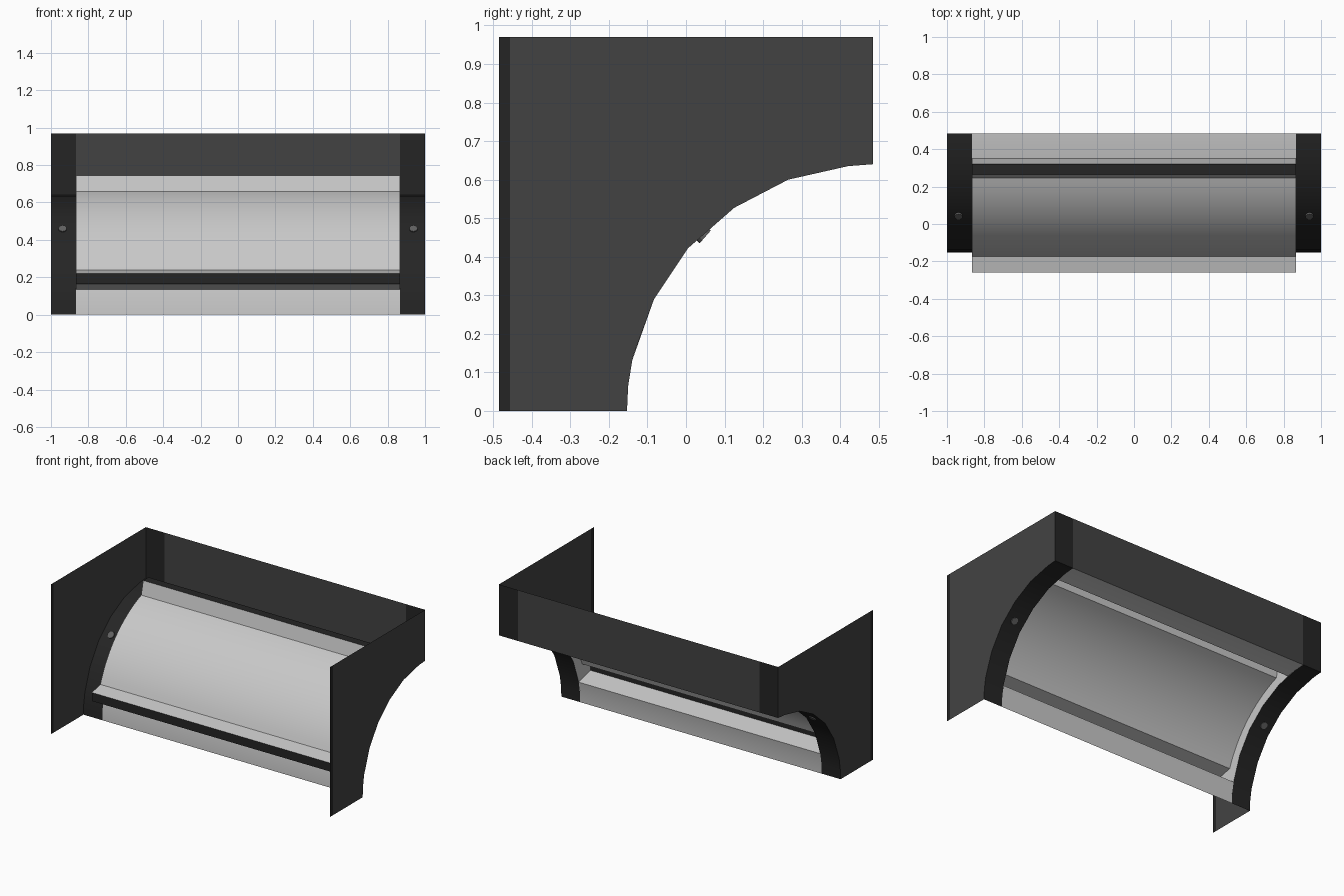
import bpy, bmesh, math

if "Cube" in bpy.data.objects:
    bpy.data.objects.remove(bpy.data.objects["Cube"])

H = 0.485          # half depth
W = 0.865          # half width of the centre panel
CY = 0.485         # arch centre (y), z = 0


def material(name, v):
    m = bpy.data.materials.new(name)
    m.diffuse_color = (v, v, v, 1)
    m.use_nodes = True
    m.node_tree.nodes["Principled BSDF"].inputs["Base Color"].default_value = m.diffuse_color
    return m


black = material("black", 0.018)
charcoal = material("charcoal", 0.055)
light = material("light grey", 0.58)
grey = material("screw grey", 0.12)


def make(name, polys, mats, ids=None, smooth=False):
    """Build one object from polygons given as corner lists."""
    bm = bmesh.new()
    for i, p in enumerate(polys):
        f = bm.faces.new([bm.verts.new(c) for c in p])
        f.material_index = ids[i] if ids else 0
    bmesh.ops.remove_doubles(bm, verts=bm.verts, dist=1e-5)
    me = bpy.data.meshes.new(name)
    bm.to_mesh(me)
    bm.free()
    for m in mats:
        me.materials.append(m)
    ob = bpy.data.objects.new(name, me)
    bpy.context.collection.objects.link(ob)
    if smooth:
        bpy.context.view_layer.objects.active = ob
        ob.select_set(True)
        bpy.ops.object.shade_smooth_by_angle(angle=math.radians(25))
        ob.select_set(False)
    return ob


def strip(path, x0, x1):
    """Sheet swept along x from a y-z path; normals face front and up."""
    return [[(x0, *a), (x1, *a), (x1, *b), (x0, *b)] for a, b in zip(path, path[1:])]


def arc(r, a0, a1, n):
    return [(CY - r * math.cos(math.radians(a0 + (a1 - a0) * i / n)),
             r * math.sin(math.radians(a0 + (a1 - a0) * i / n))) for i in range(n + 1)]


# Faceted wheel-arch outline shared by side panels and flanges
arch = [(-0.153, 0), (-0.15, 0.065), (-0.138, 0.14), (-0.083, 0.29), (0.005, 0.422),
        (0.125, 0.527), (0.265, 0.6), (0.42, 0.635), (H, 0.64)]

for s, side in ((-1, "left"), (1, "right")):
    # Side panel with a narrow dark front border
    main = [(s, -0.457, 0.97), (s, -0.457, 0)] + [(s, *p) for p in arch] + [(s, H, 0.97)]
    edge = [(s, -H, 0), (s, -0.457, 0), (s, -0.457, 0.97), (s, -H, 0.97)]
    if s < 0:
        main.reverse()
        edge.reverse()
    make(side + "_panel", [main, edge], [charcoal, black], [0, 1])

    # Curved flange and the dark end of the back wall
    x0, x1 = sorted((s * W, s))
    make(side + "_flange", strip(arch, x0, x1), [black], smooth=True)
    make(side + "_back_corner", strip([(H, 0.64), (H, 0.97)], x0, x1), [black])

    # Screw head, following the slope of the flange
    bpy.ops.mesh.primitive_cylinder_add(vertices=12, radius=0.022, depth=0.016,
                                        location=(s * 0.938, 0.044, 0.457),
                                        rotation=(math.radians(48.8), 0, 0))
    bpy.context.object.name = side + "_screw"
    bpy.context.object.data.materials.append(grey)

# Back wall
make("back_wall", strip([(H, 0.64), (H, 0.97)], -W, W), [charcoal])

# Centre sheet: lower lip, dark rib, bulged curve, dark rib, upper lip
low = [(-0.153, 0), (-0.15, 0.068), (-0.138, 0.135), (-0.26, 0.165), (-0.26, 0.22)]
high = [(CY - z, CY - y) for y, z in reversed(low)]
high[-1] = (H, 0.64)
profile = low + arc(0.70, 20, 70, 16) + high
polys = strip(profile, -W, W)
n = len(polys)
make("curved_panel", polys, [light, black],
     [1 if i in (3, n - 4) else 0 for i in range(n)], smooth=True)

# End caps closing the raised part of the sheet down to the arch
raised = profile[2:-2]
for s, side in ((-1, "left"), (1, "right")):
    cap = [(s * W, *p) for p in raised + arch[6:2:-1]]
    make(side + "_panel_end", [cap], [light])
